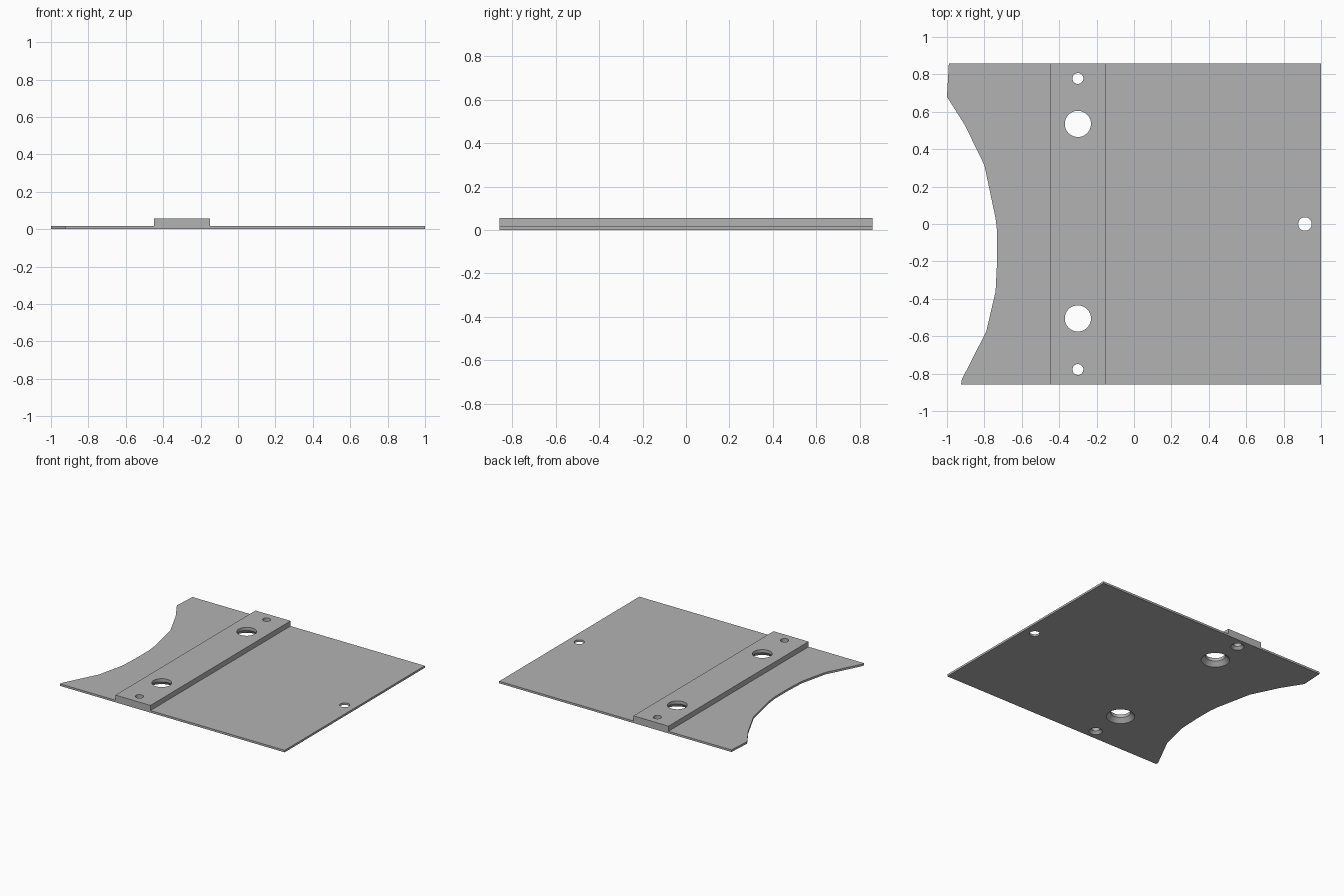
import bpy
import bmesh
import math
from mathutils import Vector

cube = bpy.data.objects.get("Cube")
if cube:
    bpy.data.objects.remove(cube, do_unlink=True)

THIN, TALL, HALF_Y = 0.016, 0.056, 0.857
RIDGE_LEFT, RIDGE_RIGHT = -0.45, -0.15

grey = bpy.data.materials.new("plain grey")
grey.use_nodes = True
grey.diffuse_color = (0.45, 0.45, 0.45, 1)
grey.node_tree.nodes["Principled BSDF"].inputs["Base Color"].default_value = grey.diffuse_color


def make_object(name, bm):
    bmesh.ops.recalc_face_normals(bm, faces=bm.faces[:])
    mesh = bpy.data.meshes.new(name)
    bm.to_mesh(mesh)
    bm.free()
    mesh.materials.append(grey)
    obj = bpy.data.objects.new(name, mesh)
    bpy.context.collection.objects.link(obj)
    return obj


def extrude_up(bm, geom, height, keep):
    new = bmesh.ops.extrude_face_region(bm, geom=geom, use_keep_orig=keep)["geom"]
    verts = [v for v in new if isinstance(v, bmesh.types.BMVert)]
    bmesh.ops.translate(bm, verts=verts, vec=(0, 0, height))


def add_hole(bm, x, y, profile, sides=48):
    """Revolve a list of (radius, z) pairs into a closed cutter."""
    rings = []
    for radius, z in profile:
        angles = [2 * math.pi * i / sides for i in range(sides)]
        rings.append([bm.verts.new((x + radius * math.cos(a), y + radius * math.sin(a), z))
                      for a in angles])
    for low, high in zip(rings, rings[1:]):
        for i in range(sides):
            j = (i + 1) % sides
            bm.faces.new((low[i], low[j], high[j], high[i]))
    bm.faces.new(rings[0][::-1])
    bm.faces.new(rings[-1])


def countersunk(radius, flare, depth):
    # Cone at the underside, continued slightly below it, then a straight bore
    extra = 0.01
    slope = (flare - radius) / depth
    return [(flare + slope * extra, -extra), (radius, depth), (radius, TALL + extra)]


# Plate outline with a scalloped edge on the right
scallop = [(-0.99, HALF_Y), (-1, 0.68), (-0.905, 0.53), (-0.80, 0.315), (-0.74, 0.03),
           (-0.732, -0.04), (-0.732, -0.2), (-0.74, -0.36), (-0.79, -0.575),
           (-0.92, -0.83), (-0.925, -HALF_Y)]
outline = scallop + [(1, -HALF_Y), (1, HALF_Y)]
bm = bmesh.new()
bm.faces.new([bm.verts.new((x, y, 0)) for x, y in outline])

# Divide it along both sides of the raised strip, then give it thickness
for x in (RIDGE_LEFT, RIDGE_RIGHT):
    bmesh.ops.bisect_plane(bm, geom=bm.verts[:] + bm.edges[:] + bm.faces[:],
                           plane_co=(x, 0, 0), plane_no=(1, 0, 0))
extrude_up(bm, bm.verts[:] + bm.edges[:] + bm.faces[:], THIN, True)
bmesh.ops.recalc_face_normals(bm, faces=bm.faces[:])

# Raised strip
strip = [f for f in bm.faces if f.normal.z > 0.9
         and RIDGE_LEFT < f.calc_center_median().x < RIDGE_RIGHT]
extrude_up(bm, strip, TALL - THIN, False)
leftover = [f for f in strip if f.is_valid]
if leftover:
    bmesh.ops.delete(bm, geom=leftover, context="FACES_ONLY")
plate = make_object("mounting_plate", bm)

# Countersunk holes in the strip and a plain hole near the far edge
bm = bmesh.new()
for y in (0.535, -0.505):
    add_hole(bm, -0.3, y, countersunk(0.07, 0.10, 0.032))
for y in (0.778, -0.778):
    add_hole(bm, -0.3, y, countersunk(0.029, 0.048, 0.02))
add_hole(bm, 0.914, 0, [(0.036, -0.01), (0.036, TALL)])
cutter = make_object("hole_cutter", bm)
cutter.hide_render = True

cut = plate.modifiers.new("holes", "BOOLEAN")
cut.operation = "DIFFERENCE"
cut.solver = "EXACT"
cut.object = cutter
for obj in bpy.context.selected_objects:
    obj.select_set(False)
bpy.context.view_layer.objects.active = plate
plate.select_set(True)
bpy.ops.object.modifier_apply(modifier=cut.name)
bpy.data.objects.remove(cutter, do_unlink=True)

# Smooth bores, crisp edges
bpy.ops.object.shade_smooth_by_angle(angle=math.radians(9))
